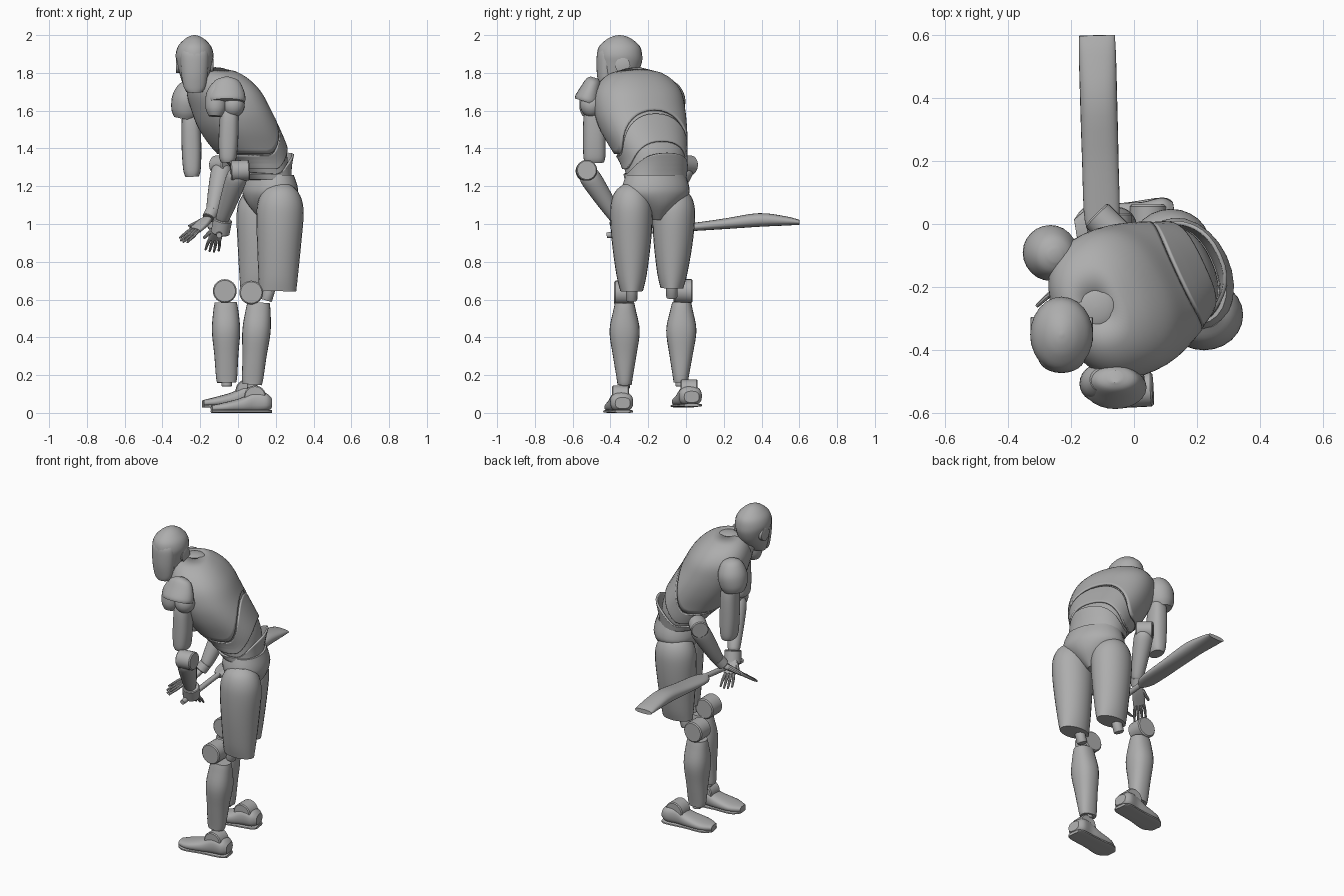
import bpy
from math import sin, cos, pi, radians
from mathutils import Vector as V

if "Cube" in bpy.data.objects:
    bpy.data.objects.remove(bpy.data.objects["Cube"])

grey = bpy.data.materials.new("plain_grey")
grey.use_nodes = True
grey.diffuse_color = (0.42, 0.42, 0.42, 1)
grey.node_tree.nodes["Principled BSDF"].inputs["Base Color"].default_value = (0.42, 0.42, 0.42, 1)
parts = []
FACING = V((-cos(radians(25)), -sin(radians(25)), 0))
AHEAD = V((-1, 0, 0))
UP = V((0, 0, 1))


def add(name, verts, faces):
    mesh = bpy.data.meshes.new(name)
    mesh.from_pydata(verts, [], faces)
    mesh.materials.append(grey)
    obj = bpy.data.objects.new(name, mesh)
    bpy.context.collection.objects.link(obj)
    parts.append(obj)
    return obj


def spline(rows, steps=4):
    """Smooth rows of numbers with a Catmull-Rom curve."""
    out = []
    for i in range(len(rows) - 1):
        four = [rows[max(i - 1, 0)], rows[i], rows[i + 1], rows[min(i + 2, len(rows) - 1)]]
        for s in range(steps):
            t = s / steps
            out.append([b + 0.5 * t * (c - a + t * (2*a - 5*b + 4*c - d + t * (3*(b - c) + d - a)))
                        for a, b, c, d in zip(*four)])
    return out + [rows[-1]]


def grid_faces(rings, n, cap=True):
    faces = [(r*n + i, r*n + (i+1) % n, (r+1)*n + (i+1) % n, (r+1)*n + i)
             for r in range(rings - 1) for i in range(n)]
    if cap:
        faces += [tuple(reversed(range(n))), tuple(range((rings - 1) * n, rings * n))]
    return faces


def squared(k, power):
    """Sine and cosine of a rounded-square outline."""
    return [abs(q) ** (2 / power) * (1 if q > 0 else -1) for q in (sin(k), cos(k))]


def limb(name, p0, p1, stations, hint=AHEAD, power=2.0, n=24, smooth=True):
    """Loft from p0 to p1; a station is (t, half side, half depth, shift along hint)."""
    p0, p1 = V(p0), V(p1)
    axis = (p1 - p0).normalized()
    u = axis.cross(hint).normalized()
    v = u.cross(axis)
    rows = spline(stations) if smooth else stations
    verts = []
    for t, a, b, shift in rows:
        c = p0.lerp(p1, t) + v * shift
        for i in range(n):
            x, y = squared(2 * pi * i / n, power)
            verts.append(c + u * a * x + v * b * y)
    return add(name, verts, grid_faces(len(rows), n))


def rod(name, p0, p1, r0, r1=None, n=24):
    hint = UP if abs(p1[2] - p0[2]) < 0.02 else V((0.3, 1, 0))
    r1 = r1 or r0
    e = 0.06
    return limb(name, p0, p1, [(0, r0*.9, r0*.9, 0), (e, r0, r0, 0), (1-e, r1, r1, 0), (1, r1*.9, r1*.9, 0)],
                hint, n=n, smooth=False)


def ball(name, centre, rx, ry, rz):
    c = V(centre)
    st = [((1 - cos(pi*i/12)) / 2, rx * max(sin(pi*i/12), .02), ry * max(sin(pi*i/12), .02), 0) for i in range(13)]
    return limb(name, c - UP * rz, c + UP * rz, st, V((0, 1, 0)), smooth=False)


# Torso: leaning rings (height, centre x, centre y, half depth, half width)
BODY = spline([(1.22, .155, -.16, .11, .16), (1.32, .11, -.17, .155, .175), (1.4, .065, -.195, .19, .195),
               (1.5, .01, -.225, .2, .225), (1.6, -.035, -.245, .19, .24), (1.7, -.075, -.255, .175, .23),
               (1.77, -.1, -.26, .135, .18), (1.81, -.115, -.265, .085, .11), (1.822, -.12, -.265, .04, .05)])


def body_point(z, k, grow):
    z = min(max(z, BODY[0][0]), BODY[-1][0])
    for lo, hi in zip(BODY, BODY[1:]):
        if z <= hi[0]:
            break
    f = (z - lo[0]) / (hi[0] - lo[0])
    z, x, y, a, b = [p + (q - p) * f for p, q in zip(lo, hi)]
    side = V((-FACING.y, FACING.x, 0))
    s, c = squared(k, 2.3)
    return V((x, y, z)) + FACING * (a + grow) * c + side * (b + grow) * s


def back(k):
    return max(0, -cos(k)) ** 1.5


def shell(name, low, high, grow, flare=0, n=48, rows=20):
    """Plate over the torso between two heights that depend on the angle; flare opens its top at the back."""
    verts = []
    for r in range(rows + 1):
        for i in range(n):
            k = 2 * pi * i / n
            z = low(k) + (high(k) - low(k)) * r / rows
            verts.append(body_point(z, k, grow + flare * back(k) ** 3 * (r / rows) ** 2))
    obj = add(name, verts, grid_faces(rows + 1, n, False))
    mod = obj.modifiers.new("thickness", "SOLIDIFY")
    mod.thickness = 0.012


shell("abdomen", lambda k: 1.22, lambda k: 1.66, -0.01)
shell("chest_shell", lambda k: 1.37 + .235 * back(k), lambda k: 1.822, 0.004)
shell("ribs_plate", lambda k: 1.29 + .15 * back(k), lambda k: 1.36 + .225 * back(k), 0.002)
shell("belt", lambda k: 1.235, lambda k: 1.265 + .11 * back(k), 0.004, 0.032)
ball("neck_base", (-.12, -.265, 1.805), .07, .07, .025)
limb("pelvis", (.17, -.16, 1.26), (.17, -.16, 1.02),
     [(0, .165, .115, 0), (.25, .185, .135, 0), (.45, .18, .135, 0), (.7, .11, .11, 0), (1, .03, .05, 0)], FACING)

# Head turned to its left, with face mask and ears
LOOK = V((0, -1, 0))
limb("head", (-.23, -.352, 1.7), (-.23, -.352, 2.0),
     [(0, .045, .04, .05), (.12, .06, .07, .035), (.3, .078, .1, .01), (.5, .093, .117, 0), (.65, .1, .12, 0),
      (.8, .088, .108, 0), (.92, .056, .07, 0), (.98, .026, .034, 0), (1, .004, .004, 0)], LOOK)
limb("face_mask", (-.23, -.352, 1.695), (-.23, -.352, 1.92),
     [(0, .035, .02, .08), (.12, .056, .032, .076), (.45, .07, .048, .072), (.85, .075, .05, .071), (1, .07, .045, .066)],
     LOOK)
for s, tag in ((1, "left"), (-1, "right")):
    rod(tag + "_ear", (-.23 + s*.07, -.335, 1.84), (-.23 + s*.099, -.335, 1.84), .04)
rod("neck", (-.19, -.3, 1.69), (-.22, -.33, 1.79), .05, .05)

# Shoulders and upper arms
limb("left_shoulder_pad", (-.06, -.485, 1.775), (-.06, -.525, 1.645),
     [(0, .02, .02, 0), (.14, .065, .04, 0), (.5, .09, .055, 0), (.85, .1, .068, 0), (1, .095, .066, 0)], LOOK)
limb("left_shoulder_flap", (-.11, -.495, 1.74), (-.12, -.515, 1.57),
     [(0, .03, .035, 0), (.3, .055, .055, 0), (.75, .055, .055, 0), (1, .035, .035, 0)], LOOK)
limb("right_shoulder_pad", (-.25, -.1, 1.755), (-.28, -.085, 1.56),
     [(0, .02, .02, 0), (.12, .06, .06, 0), (.45, .088, .085, 0), (.8, .08, .08, 0), (1, .06, .06, 0)])
ball("left_shoulder_joint", (-.025, -.5, 1.63), .06, .06, .065)
ball("right_shoulder_joint", (-.24, -.09, 1.63), .055, .055, .06)
ARM = [(0, .045, .045, 0), (.2, .058, .05, 0), (.6, .06, .052, 0), (.9, .058, .046, 0), (1, .05, .035, 0)]
limb("left_upper_arm", (-.045, -.485, 1.62), (-.055, -.485, 1.325), ARM, power=2.5)
limb("right_upper_arm", (-.25, -.09, 1.6), (-.243, -.09, 1.25), ARM, power=2.5)

# Elbows and forearms
rod("left_elbow", (-.04, -.53, 1.28), (.06, -.525, 1.285), .055)
rod("right_elbow", (-.12, .03, 1.31), (-.05, -.04, 1.315), .052)
FOREARM = [(0, .035, .035, 0), (.12, .055, .055, 0), (.5, .05, .05, 0), (.95, .036, .036, 0), (1, .025, .025, 0)]
limb("left_forearm", (.005, -.53, 1.28), (-.085, -.36, 1.02), FOREARM)
limb("right_forearm", (-.08, 0, 1.31), (-.135, -.135, 1.06), FOREARM)
rod("left_cuff", (-.08, -.36, 1.025), (-.095, -.335, .95), .05)
rod("right_cuff", (-.135, -.13, 1.07), (-.155, -.155, 1.03), .036)


def hand(tag, wrist, tip, spread):
    """Palm, four two-part fingers and a thumb."""
    wrist, tip, spread = V(wrist), V(tip), V(spread).normalized()
    d = tip - wrist
    limb(tag + "_palm", wrist, wrist + d * .5,
         [(0, .022, .016, 0), (.4, .034, .017, 0), (1, .036, .012, 0)], spread.cross(d), 3)
    for i in range(4):
        off = spread * (i - 1.5) * .02
        knuckle = wrist + d * .46 + off * .8
        mid = wrist + d * (.74 - .03 * abs(i - 1.5)) + off * 1.1
        end = wrist + d * (1 - .05 * abs(i - 1.5)) + off * 1.2
        rod(f"{tag}_finger_{i}_base", knuckle, mid, .0095, .009, 8)
        rod(f"{tag}_finger_{i}_tip", mid, end, .0085, .006, 8)
    rod(tag + "_thumb", wrist + d * .15 + spread * .025, wrist + d * .5 + spread * .06, .012, .008, 8)


hand("left", (-.105, -.33, .99), (-.14, -.2, .85), (-1, -.25, .1))
hand("right", (-.155, -.15, 1.03), (-.3, -.3, .905), (-.5, .7, .3))

# Bat: round handle and ridged blade
rod("bat_handle", (-.1, -.42, .94), (-.1, 0, .985), .016)
limb("bat_blade", (-.1, -.06, .975), (-.118, .6, 1.005),
     [(0, .02, .018, 0), (.1, .054, .02, .003), (.4, .058, .028, .014), (.68, .059, .036, .026),
      (.9, .059, .024, .014), (1, .057, .013, .004)], UP, 2.4)

# Legs, built once for each side
THIGH = [(0, .04, .05, 0), (.06, .082, .09, 0), (.16, .106, .117, 0), (.3, .112, .125, 0), (.55, .103, .117, 0),
         (.85, .08, .105, 0), (1, .06, .098, 0)]
SHIN = [(0, .05, .058, 0), (.1, .06, .066, 0), (.35, .08, .075, 0), (.65, .062, .064, 0), (.93, .042, .056, 0), (1, .038, .05, 0)]
FOOT = [(0, .04, .03, .01), (.1, .06, .05, .015), (.3, .056, .055, .016), (.5, .063, .038, 0),
        (.8, .066, .024, -.012), (1, .035, .016, -.018)]
LEGS = {"left": ((.227, -.29, 1.21), (.21, -.288, .645), (.07, -.33, .637), (.11, -.325, .585), (.075, -.325, .15),
                 (.175, -.335, .042), (-.14, -.375, .042)),
        "right": ((.12, -.06, 1.19), (.11, -.075, .66), (-.07, -.015, .645), (-.065, -.023, .585), (-.06, -.028, .16),
                  (.13, .03, .075), (-.185, -.02, .07))}
for tag, (hip, low, knee, shin, ankle, heel, toe) in LEGS.items():
    limb(tag + "_thigh", hip, low, THIGH)
    low, knee, shin, ankle, heel, toe = [V(p) for p in (low, knee, shin, ankle, heel, toe)]
    rod(tag + "_knee", knee + V((0, -.05, 0)), knee + V((0, .05, 0)), .063)
    rod(tag + "_knee_link", low + V((-.03, 0, .05)), low + V((-.06, 0, -.05)), .03)
    limb(tag + "_shin", shin, ankle, SHIN, power=2.3)
    limb(tag + "_foot", heel, toe, FOOT, UP, 2.6)
    limb(tag + "_sole", heel - UP * .034, toe - UP * .034,
         [(0, .04, .008, 0), (.1, .06, .008, 0), (.5, .062, .008, 0), (.85, .07, .008, 0), (1, .035, .008, 0)], UP, 4)
    joint = heel.lerp(toe, .27) + UP * .045
    rod(tag + "_ankle", joint + V((0, -.045, 0)), joint + V((0, .045, 0)), .058)
    rod(tag + "_ankle_link", ankle + UP * .04, ankle - UP * .02, .028)

# Smooth shading with sharp creases
bpy.ops.object.select_all(action="DESELECT")
for obj in parts:
    obj.select_set(True)
bpy.context.view_layer.objects.active = parts[0]
bpy.ops.object.shade_smooth_by_angle(angle=radians(35))
